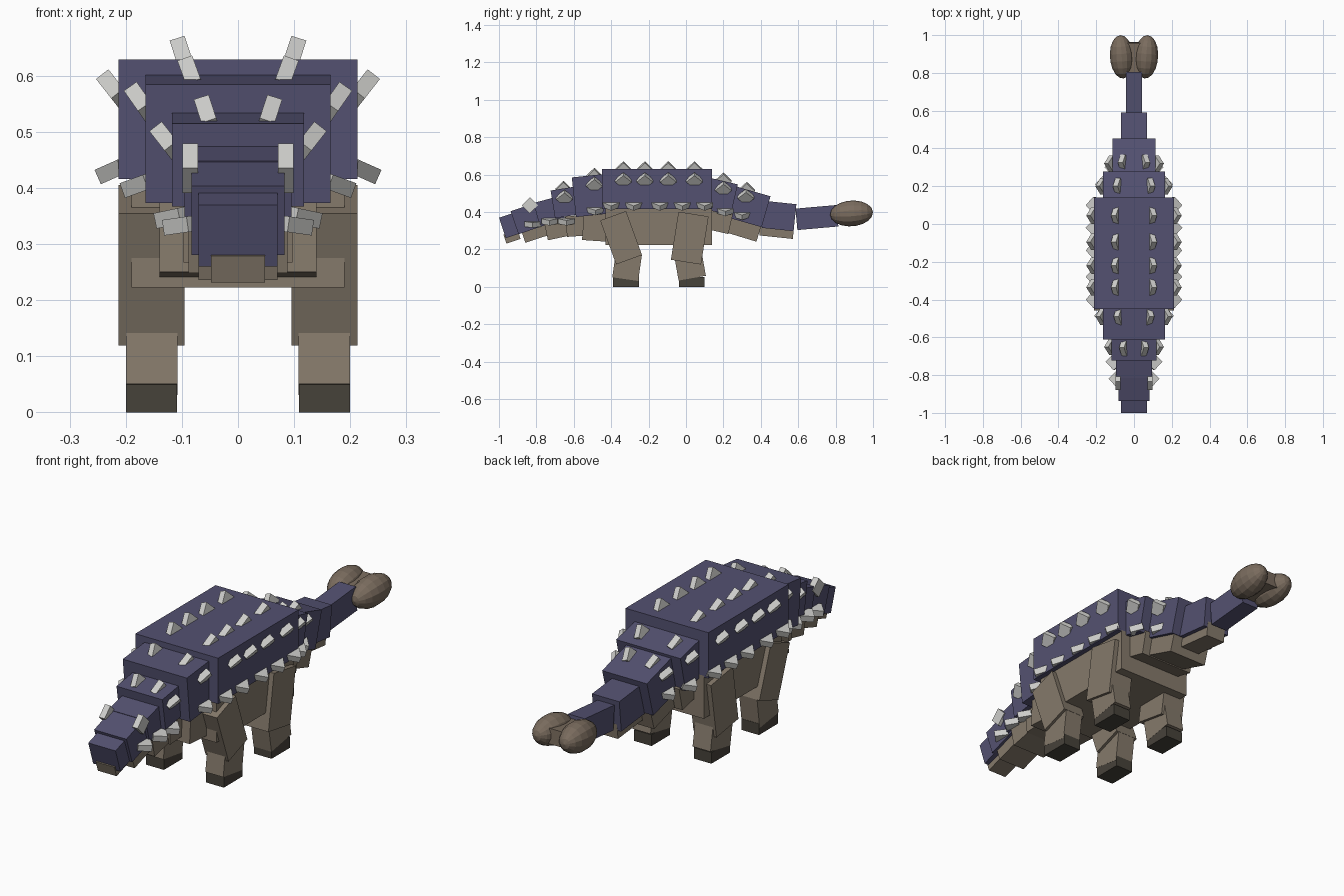
import bpy
import bmesh
from math import radians
from mathutils import Matrix

cube = bpy.data.objects.get("Cube")
if cube:
    bpy.data.objects.remove(cube, do_unlink=True)


def make_material(name, rgb):
    mat = bpy.data.materials.new(name)
    mat.use_nodes = True
    color = (*rgb, 1.0)
    mat.diffuse_color = color
    mat.node_tree.nodes["Principled BSDF"].inputs["Base Color"].default_value = color
    return mat


ARMOR = make_material("slate_purple", (0.088, 0.083, 0.165))
HIDE = make_material("warm_brown", (0.235, 0.193, 0.147))
CLUB = make_material("club_brown", (0.195, 0.15, 0.112))
HOOF = make_material("dark_hoof", (0.062, 0.054, 0.042))
BONE = make_material("pale_bone", (0.62, 0.62, 0.6))


def finish(name, bm, mat, mirror=False):
    """Turn a bmesh into a named object, optionally mirrored left to right."""
    mesh = bpy.data.meshes.new(name)
    bm.to_mesh(mesh)
    bm.free()
    mesh.materials.append(mat)
    obj = bpy.data.objects.new(name, mesh)
    bpy.context.collection.objects.link(obj)
    if mirror:
        mod = obj.modifiers.new("Mirror", 'MIRROR')
        mod.use_mirror_merge = False
    return obj


def block(name, mat, y, z, length, height, tilt, half_width, x=0.0):
    """Box pitched about x; mirrored when it sits off the centre line."""
    bm = bmesh.new()
    matrix = (Matrix.Translation((x, y, z))
              @ Matrix.Rotation(radians(tilt), 4, 'X')
              @ Matrix.Diagonal((2 * half_width, length, height, 1)))
    bmesh.ops.create_cube(bm, size=1, matrix=matrix)
    return finish(name, bm, mat, mirror=x > 0)


def spike_row(name, elevation, x, z, ys):
    """Thin blocks standing on a corner, half sunk into the armor."""
    bm = bmesh.new()
    for y in ys:
        matrix = (Matrix.Translation((x, y, z))
                  @ Matrix.Rotation(radians(90 - elevation), 4, 'Y')
                  @ Matrix.Rotation(radians(45), 4, 'X')
                  @ Matrix.Diagonal((0.028, 0.062, 0.062, 1)))
        bmesh.ops.create_cube(bm, size=1, matrix=matrix)
    return finish(name, bm, BONE, mirror=True)


# Armored upper shell: y, z, length, height, tilt, half width
shell = {
    "snout": (-0.934, 0.33, 0.1, 0.115, 18, 0.07),
    "head": (-0.841, 0.368, 0.16, 0.13, 19, 0.083),
    "neck_front": (-0.732, 0.408, 0.14, 0.12, 15, 0.095),
    "neck_middle": (-0.633, 0.453, 0.16, 0.15, 9, 0.118),
    "shoulder": (-0.5, 0.489, 0.2, 0.213, 6, 0.165),
    "back_shell": (-0.155, 0.522, 0.59, 0.213, 0, 0.213),
    "tail_base": (0.17, 0.485, 0.18, 0.17, -13, 0.165),
    "tail_middle": (0.327, 0.43, 0.21, 0.172, -16, 0.115),
    "tail_rear": (0.498, 0.378, 0.17, 0.145, -6, 0.07),
    "tail_tip": (0.7, 0.37, 0.22, 0.115, 5, 0.043),
}
for name, spec in shell.items():
    block(name, ARMOR, *spec)

# Soft underside
underside = {
    "lower_snout": (-0.93, 0.267, 0.08, 0.05, 18, 0.048),
    "lower_jaw": (-0.805, 0.295, 0.14, 0.08, 18, 0.07),
    "throat": (-0.69, 0.31, 0.12, 0.1, 12, 0.088),
    "neck_underside": (-0.59, 0.325, 0.1, 0.11, 4, 0.097),
    "chest": (-0.48, 0.33, 0.14, 0.17, -4, 0.14),
    "belly": (-0.145, 0.322, 0.57, 0.2, 0, 0.19),
    "tail_base_underside": (0.175, 0.35, 0.13, 0.11, -13, 0.14),
    "tail_middle_underside": (0.305, 0.315, 0.18, 0.1, -17, 0.1),
    "tail_rear_underside": (0.485, 0.3, 0.18, 0.07, -6, 0.05),
}
for name, spec in underside.items():
    block(name, HIDE, *spec)

# Legs and hooves
LEG_X = 0.154
block("front_upper_legs", HIDE, -0.347, 0.262, 0.147, 0.25, 20, 0.059, LEG_X)
block("front_lower_legs", HIDE, -0.315, 0.11, 0.14, 0.14, -8, 0.046, LEG_X)
block("front_hooves", HOOF, -0.32, 0.026, 0.138, 0.052, 0, 0.0455, LEG_X)
block("hind_upper_legs", HIDE, 0.02, 0.26, 0.163, 0.26, -9, 0.059, LEG_X)
block("hind_lower_legs", HIDE, 0.022, 0.11, 0.148, 0.13, 10, 0.046, LEG_X)
block("hind_hooves", HOOF, 0.03, 0.026, 0.136, 0.052, 0, 0.0455, LEG_X)

# Tail club: two flat-shaded ovals around a core
block("club_core", CLUB, 0.87, 0.39, 0.18, 0.07, 4, 0.035)
bm = bmesh.new()
bmesh.ops.create_uvsphere(
    bm, u_segments=14, v_segments=9, radius=1,
    matrix=Matrix.Translation((0.065, 0.885, 0.392))
    @ Matrix.Rotation(radians(-4), 4, 'Z') @ Matrix.Rotation(radians(4), 4, 'X')
    @ Matrix.Diagonal((0.064, 0.115, 0.069, 1))
    @ Matrix.Rotation(radians(90), 4, 'X'))
finish("tail_club", bm, CLUB, mirror=True)

# Spikes: elevation, x, z, positions along the body
back_ys = (-0.335, -0.22, -0.095, 0.045)
spike_row("back_top_spikes", 72, 0.095, 0.625, back_ys)
spike_row("back_side_spikes", 52, 0.215, 0.568, back_ys)
spike_row("back_low_spikes", -24, 0.21, 0.437, (-0.4, -0.28, -0.14, -0.02, 0.1))
spike_row("shoulder_top_spikes", 70, 0.08, 0.59, (-0.49,))
spike_row("shoulder_side_spikes", 55, 0.167, 0.545, (-0.49,))
spike_row("shoulder_low_spikes", -20, 0.165, 0.41, (-0.485,))
spike_row("neck_top_spikes", 72, 0.052, 0.52, (-0.655,))
spike_row("neck_side_spikes", 52, 0.12, 0.475, (-0.65,))
spike_row("neck_low_spikes", -12, 0.105, 0.35, (-0.64, -0.73))
spike_row("head_low_spikes", -8, 0.09, 0.335, (-0.82,))
spike_row("tail_base_top_spikes", 70, 0.085, 0.565, (0.2,))
spike_row("tail_base_side_spikes", 52, 0.167, 0.522, (0.2,))
spike_row("tail_base_low_spikes", -20, 0.16, 0.405, (0.21,))
spike_row("tail_middle_top_spikes", 70, 0.058, 0.515, (0.325,))
spike_row("tail_middle_side_spikes", 50, 0.12, 0.48, (0.32,))
spike_row("tail_middle_low_spikes", -20, 0.11, 0.385, (0.3,))

# Swept horns at the back of the head
block("head_horns", BONE, -0.835, 0.435, 0.062, 0.062, 45, 0.014, 0.085)
